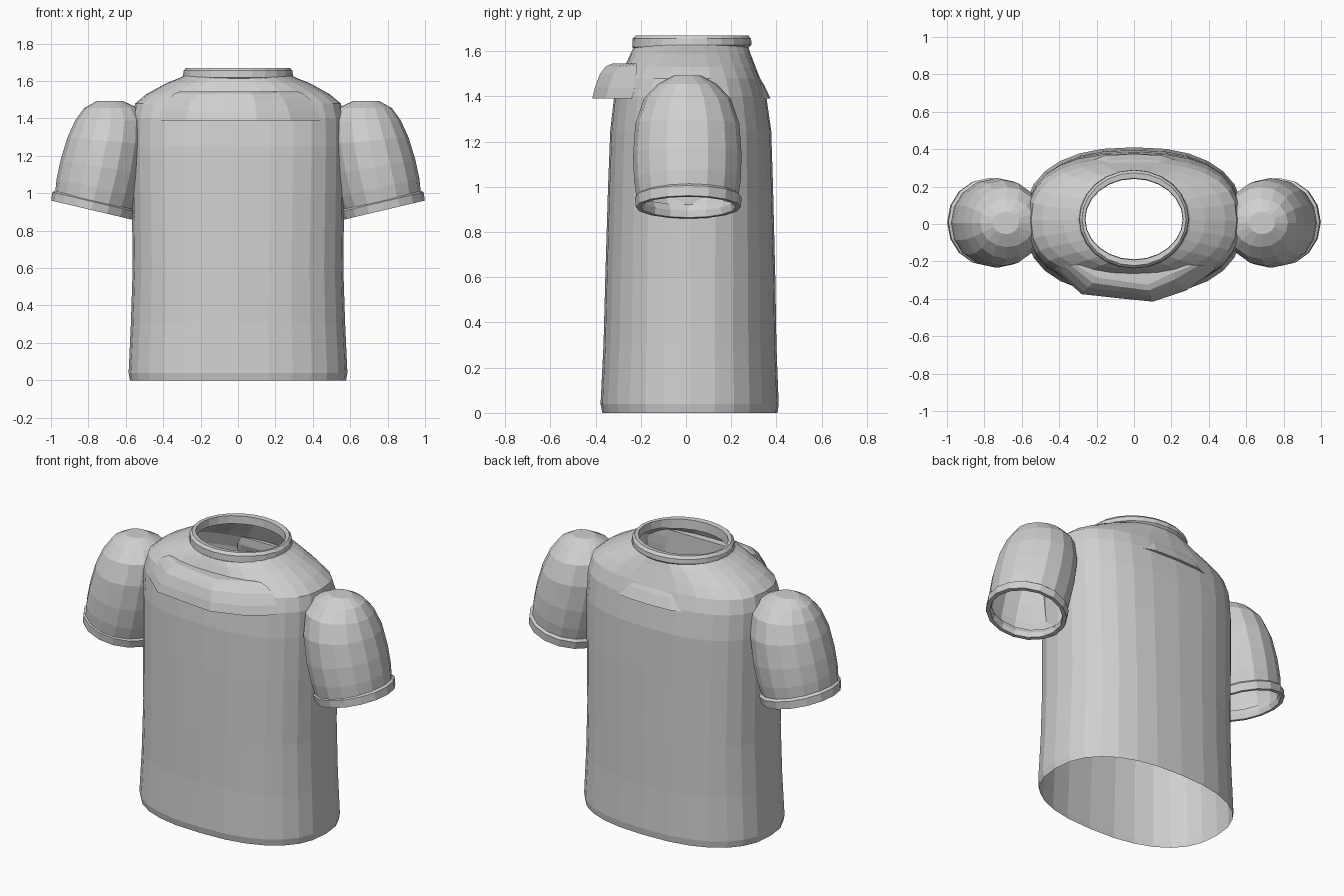
import bpy, bmesh, math
from mathutils import Vector

cube = bpy.data.objects.get("Cube")
if cube:
    bpy.data.objects.remove(cube, do_unlink=True)

grey = bpy.data.materials.new("light grey")
grey.use_nodes = True
colour = (0.63, 0.63, 0.63, 1)
grey.diffuse_color = colour
grey.node_tree.nodes["Principled BSDF"].inputs["Base Color"].default_value = colour


def loft(name, rings, wrap=False, cap_start=False, cap_end=False):
    """Skin a list of closed rings that have equal point counts."""
    bm = bmesh.new()
    rows = [[bm.verts.new(p) for p in ring] for ring in rings]
    pairs = list(zip(rows, rows[1:]))
    if wrap:
        pairs.append((rows[-1], rows[0]))
    for low, high in pairs:
        n = len(low)
        for i in range(n):
            j = (i + 1) % n
            bm.faces.new((low[i], low[j], high[j], high[i]))
    if cap_start:
        bm.faces.new(rows[0][::-1])
    if cap_end:
        bm.faces.new(rows[-1])
    bmesh.ops.recalc_face_normals(bm, faces=bm.faces)
    mesh = bpy.data.meshes.new(name)
    bm.to_mesh(mesh)
    bm.free()
    mesh.materials.append(grey)
    obj = bpy.data.objects.new(name, mesh)
    bpy.context.collection.objects.link(obj)
    return obj


def oval(centre, across, depth, tilt=0.0, power=2.0, n=28):
    """Rounded ring spanned by the y axis and an x axis raised by tilt."""
    u = Vector((1, 0, tilt)).normalized()
    points = []
    for i in range(n):
        a = 2 * math.pi * i / n
        c, s = math.cos(a), math.sin(a)
        x = math.copysign(abs(c) ** (2 / power), c) * across
        y = math.copysign(abs(s) ** (2 / power), s) * depth
        points.append(Vector(centre) + u * x + Vector((0, y, 0)))
    return points


# Torso shell, open at the hem and neck: height, half width, front, back, squareness
torso = [
    (0.00, 0.578, -0.37, 0.405, 2.4), (0.04, 0.585, -0.378, 0.41, 2.4),
    (0.30, 0.573, -0.365, 0.40, 2.4), (0.60, 0.563, -0.357, 0.395, 2.45),
    (1.00, 0.568, -0.345, 0.385, 2.5), (1.25, 0.57, -0.335, 0.377, 2.55),
    (1.40, 0.568, -0.318, 0.355, 2.55), (1.48, 0.55, -0.293, 0.328, 2.5),
    (1.53, 0.49, -0.272, 0.308, 2.35), (1.59, 0.38, -0.245, 0.285, 2.15),
    (1.62, 0.305, -0.23, 0.275, 2.0), (1.64, 0.272, -0.215, 0.262, 2.0),
]
loft("torso", [oval((0, (f + b) / 2, z), w, (b - f) / 2, power=p)
               for z, w, f, b, p in torso])

# Rolled collar band, dipping slightly at the front: height, half width, half depth
band = [(1.615, 0.275, 0.25), (1.628, 0.294, 0.264), (1.655, 0.291, 0.262),
        (1.67, 0.278, 0.248), (1.667, 0.262, 0.218), (1.62, 0.26, 0.215)]
collar = loft("collar", [oval((0, 0.026, z), w, d, n=24) for z, w, d in band],
              wrap=True)
for v in collar.data.vertices:
    if v.co.z < 1.64 and v.co.y < -0.1:
        v.co.z -= 0.01

# Puffed sleeves: centre x, height, tilt, half width, half depth
sleeve = [
    (0.778, 0.93, 0.236, 0.208, 0.222), (0.755, 1.03, 0.22, 0.22, 0.236),
    (0.73, 1.14, 0.17, 0.222, 0.24), (0.70, 1.28, 0.08, 0.213, 0.23),
    (0.68, 1.39, 0, 0.19, 0.192), (0.678, 1.455, 0, 0.145, 0.13),
    (0.685, 1.493, 0, 0.07, 0.06),
]
# Cuff section: distance up the sleeve axis, radius
cuff = [(0.0, 0.2), (0.0, 0.222), (0.045, 0.226), (0.06, 0.208), (0.03, 0.195)]
for side, label in ((1, "left"), (-1, "right")):
    loft(label + "_sleeve", [oval((side * x, 0.006, z), w, d, side * t, n=16)
                             for x, z, t, w, d in sleeve], cap_end=True)
    up = Vector((-0.23 * side, 0, 0.973))
    base = Vector((0.783 * side, 0.01, 0.91))
    loft(label + "_cuff", [oval(base + up * t, r, r + 0.01, side * 0.236, n=16)
                           for t, r in cuff], wrap=True)

# Raised chest panel with a rounded, sloping rim
outline = [(-0.43, -0.24), (-0.28, -0.375), (-0.08, -0.397), (0.1, -0.415),
           (0.28, -0.355), (0.44, -0.24), (0.3, -0.22), (-0.3, -0.22)]
levels = [(1.39, 1, 0), (1.44, 0.97, 0.012), (1.5, 0.88, 0.035),
          (1.533, 0.79, 0.06), (1.545, 0.72, 0.09)]
loft("chest_panel", [[(x * w, min(y + s, -0.22), z) for x, y in outline]
                     for z, w, s in levels], cap_start=True, cap_end=True)

# Thin back yoke panel, just proud of the torso
yoke = [(-0.24, 0.335), (-0.15, 0.367), (0, 0.374), (0.15, 0.367), (0.24, 0.335),
        (0.2, 0.31), (-0.2, 0.31)]
loft("back_panel", [[(x * w, max(y - s, 0.29), z) for x, y in yoke]
                    for z, w, s in ((1.39, 1, 0), (1.45, 0.9, 0.028), (1.5, 0.75, 0.06))],
     cap_start=True, cap_end=True)
